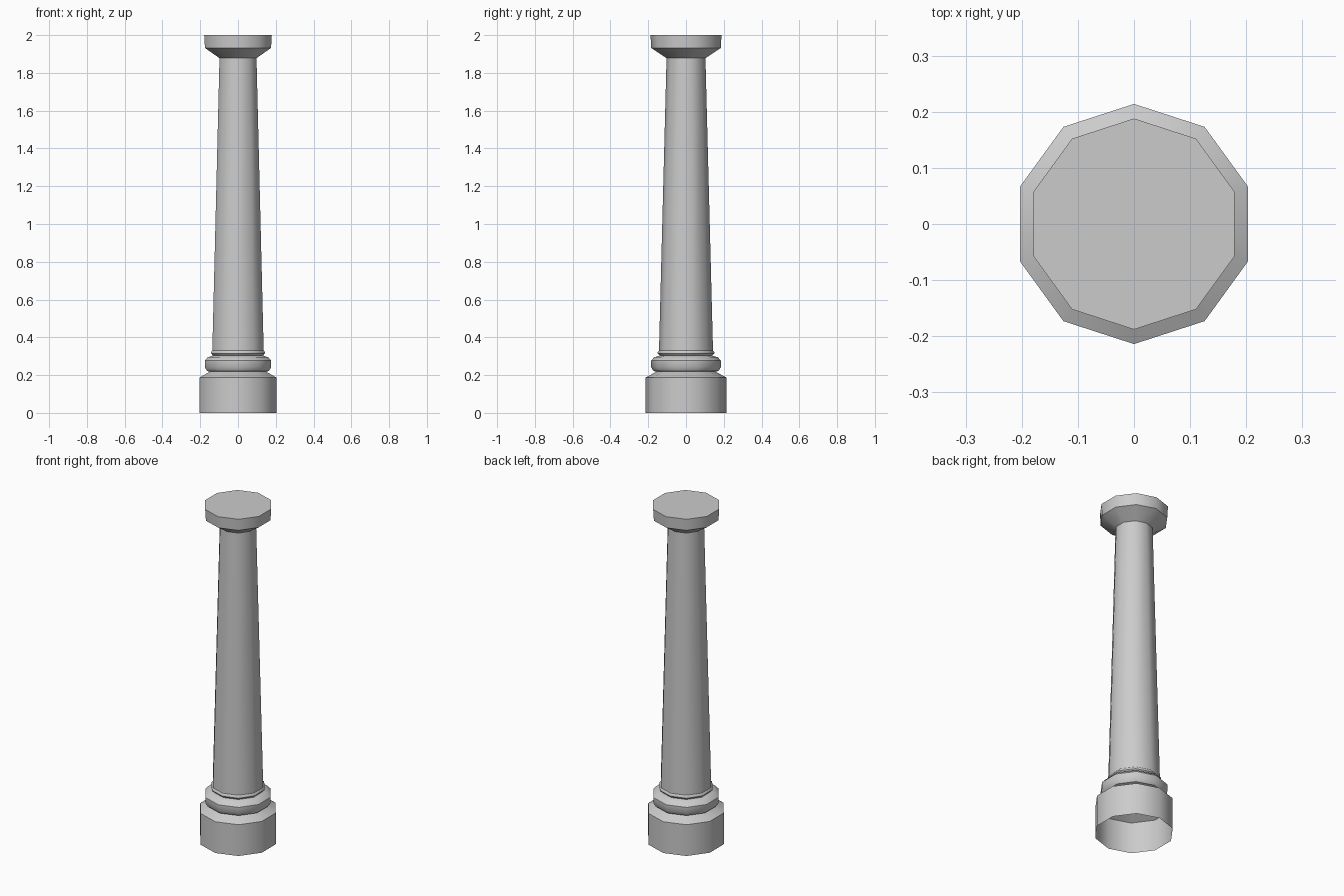
import bpy, bmesh, math

if "Cube" in bpy.data.objects:
    bpy.data.objects.remove(bpy.data.objects["Cube"])

SIDES = 10


def lathe(name, profile, cap_top=False):
    """Revolve (radius, z) points into a ten-sided part with a corner on the y axis."""
    bm = bmesh.new()
    rings = []
    for r, z in profile:
        angles = [math.pi / 2 + math.tau * i / SIDES for i in range(SIDES)]
        rings.append([bm.verts.new((r * math.cos(a), r * math.sin(a), z)) for a in angles])
    for low, high in zip(rings, rings[1:]):
        for i in range(SIDES):
            j = (i + 1) % SIDES
            bm.faces.new((low[i], low[j], high[j], high[i]))
    if cap_top:
        bm.faces.new(rings[-1])
    mesh = bpy.data.meshes.new(name)
    bm.to_mesh(mesh)
    bm.free()
    obj = bpy.data.objects.new(name, mesh)
    bpy.context.collection.objects.link(obj)
    # Smooth around the column, sharp at the profile corners
    bpy.ops.object.select_all(action='DESELECT')
    obj.select_set(True)
    bpy.context.view_layer.objects.active = obj
    bpy.ops.object.shade_smooth_by_angle(angle=math.radians(40))
    return obj


# Plinth: hollow underneath, with a sloping ledge
lathe("plinth", [(0.214, 0), (0.214, 0.187), (0.157, 0.218)])

# Rounded ring and small collar above the plinth
lathe("base_ring", [(0.157, 0.218), (0.172, 0.222), (0.185, 0.242),
                    (0.185, 0.277), (0.168, 0.295), (0.139, 0.303)])
lathe("collar", [(0.139, 0.303), (0.150, 0.315), (0.150, 0.322), (0.143, 0.330)])

# Tapering shaft
lathe("shaft", [(0.143, 0.330), (0.103, 1.878)])

# Flared capital with a flat top
lathe("capital", [(0.103, 1.878), (0.184, 1.932), (0.188, 2.0)], cap_top=True)
